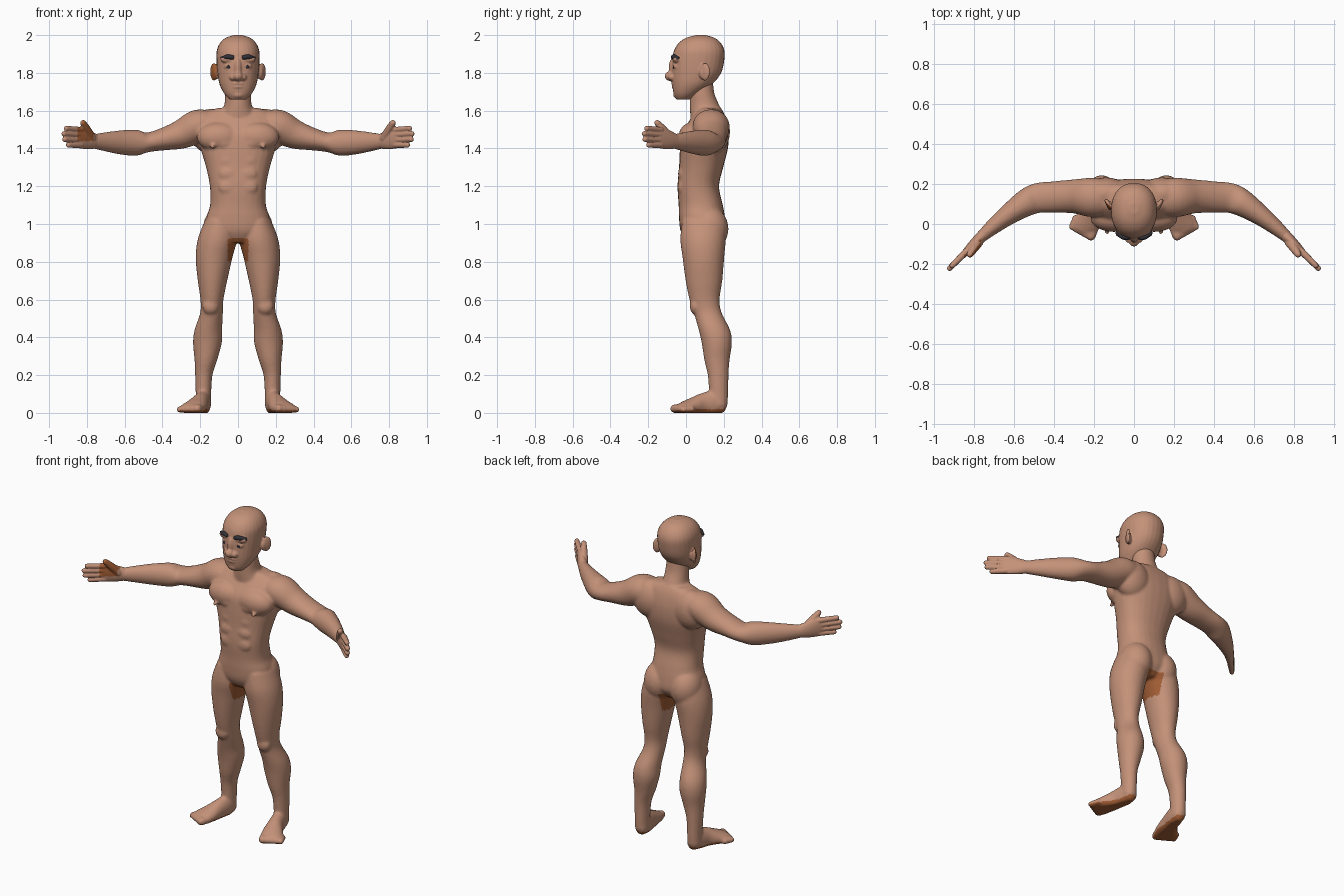
import bpy, bmesh, math
from mathutils import Vector, Matrix

X, Y, Z = Vector((1, 0, 0)), Vector((0, 1, 0)), Vector((0, 0, 1))


def material(name, rgb):
    m = bpy.data.materials.new(name)
    m.diffuse_color = (*rgb, 1)
    return m


skin = material("skin", (0.55, 0.285, 0.19))
ruddy = material("ruddy skin", (0.36, 0.11, 0.035))
dark = material("dark hair", (0.03, 0.03, 0.04))


def spline(rows, steps=5):
    """Catmull-Rom through rows of numbers."""
    out, n = [], len(rows)
    for i in range(n - 1):
        p = [rows[max(0, min(n - 1, i + k))] for k in (-1, 0, 1, 2)]
        for s in range(steps):
            t = s / steps
            out.append([0.5 * (2 * b + (c - a) * t + (2 * a - 5 * b + 4 * c - d) * t * t
                               + (3 * b - a - 3 * c + d) * t ** 3) for a, b, c, d in zip(*p)])
    return out + [list(rows[-1])]


def loft(bm, rows, ref=Y, axis=None, power=2.0, cap=0.0, sides=28):
    """Skin through rounded sections (x, y, z, half width, half depth)."""
    rows = spline(rows)
    pts = [Vector(r[:3]) for r in rows]
    secs = []
    for i, r in enumerate(rows):
        t = axis or (pts[min(i + 1, len(pts) - 1)] - pts[max(i - 1, 0)]).normalized()
        secs.append((pts[i], t, r[3], r[4]))
    if cap:                                     # domed ends
        (p0, t0, a0, b0), (p1, t1, a1, b1) = secs[0], secs[-1]
        for k in range(1, 5):
            w = k * math.pi / 8 * 0.95
            c, s = math.cos(w), math.sin(w) * cap
            secs.insert(0, (p0 - t0 * s * min(a0, b0), t0, a0 * c, b0 * c))
            secs.append((p1 + t1 * s * min(a1, b1), t1, a1 * c, b1 * c))
    rings = []
    for p, t, a, b in secs:
        u = t.cross(ref).normalized()
        v = u.cross(t)
        ring = []
        for k in range(sides):
            c, s = math.cos(2 * math.pi * k / sides), math.sin(2 * math.pi * k / sides)
            q = p + u * a * math.copysign(abs(c) ** (2 / power), c) \
                + v * b * math.copysign(abs(s) ** (2 / power), s)
            q.z = max(q.z, 0.0)                 # flat soles
            ring.append(bm.verts.new(q))
        rings.append(ring)
    for r, q in zip(rings, rings[1:]):
        for k in range(sides):
            j = (k + 1) % sides
            bm.faces.new((r[k], r[j], q[j], q[k]))
    bm.faces.new(rings[0])
    bm.faces.new(rings[-1])


def ball(bm, loc, size, turn=0.0):
    m = Matrix.Translation(loc) @ Matrix.Rotation(math.radians(turn), 4, 'Z') @ Matrix.Diagonal((*size, 1))
    bmesh.ops.create_uvsphere(bm, u_segments=24, v_segments=14, radius=1, matrix=m)


def mirror(bm):
    g = bmesh.ops.duplicate(bm, geom=bm.verts[:] + bm.edges[:] + bm.faces[:])["geom"]
    bmesh.ops.scale(bm, vec=(-1, 1, 1), verts=[v for v in g if isinstance(v, bmesh.types.BMVert)])


def finish(name, bm, mat, voxel=0, smooth=3, patch=None):
    """Make the object; fuse its volumes into one skin; tint faces where patch(centre, normal) holds."""
    bmesh.ops.recalc_face_normals(bm, faces=bm.faces[:])
    me = bpy.data.meshes.new(name)
    bm.to_mesh(me)
    bm.free()
    ob = bpy.data.objects.new(name, me)
    bpy.context.collection.objects.link(ob)
    if voxel:
        r = ob.modifiers.new("fuse", 'REMESH')
        r.mode, r.voxel_size = 'VOXEL', voxel
        s = ob.modifiers.new("soften", 'SMOOTH')
        s.factor, s.iterations = 0.5, smooth
        dg = bpy.context.evaluated_depsgraph_get()
        ob.data = bpy.data.meshes.new_from_object(ob.evaluated_get(dg))
        ob.modifiers.clear()
    ob.data.materials.clear()
    ob.data.materials.append(mat)
    if patch:
        ob.data.materials.append(ruddy)
    for f in ob.data.polygons:
        f.use_smooth = True
        f.material_index = 1 if patch and patch(f.center, f.normal) else 0
    return ob


# ---- body: legs, feet, arms and muscles (mirrored), then torso and neck
bm = bmesh.new()
loft(bm, [(.10, .09, 1.02, .075, .11), (.11, .09, .92, .103, .12), (.127, .092, .82, .097, .11),
          (.135, .095, .70, .078, .097), (.138, .098, .60, .061, .08), (.14, .115, .53, .06, .074),
          (.157, .15, .44, .073, .083), (.162, .163, .37, .076, .08), (.17, .164, .28, .06, .067),
          (.181, .17, .20, .046, .055), (.183, .173, .10, .041, .05), (.183, .173, .04, .041, .047)], axis=Z)
loft(bm, [(.18, .196, .04, .034, .046), (.185, .15, .05, .042, .067), (.199, .09, .045, .046, .06),
          (.22, .035, .034, .06, .046), (.242, -.01, .024, .068, .036), (.25, -.032, .022, .062, .028)],
     ref=Z, cap=.6)
for k in range(5):                              # toes
    s = k / 4
    p = Vector((.207 + .094 * s, -.045 + .045 * s, .024 - .004 * s))
    r = .024 - .007 * s
    loft(bm, [(*(p + Vector((-.01, .03, 0))), r, r), (*(p + Vector((.008, -.015, -.002))), r, r)],
         ref=Z, cap=1)
loft(bm, [(.13, .13, 1.53, .085, .068), (.21, .133, 1.518, .098, .088), (.30, .138, 1.475, .085, .077),
          (.40, .135, 1.448, .078, .059), (.48, .13, 1.432, .075, .052), (.54, .105, 1.43, .068, .069),
          (.62, .052, 1.432, .053, .064), (.70, -.01, 1.435, .04, .051), (.765, -.066, 1.438, .029, .038)],
     ref=Z, cap=.4)
for loc, size in [((.10, .03, 1.46), (.118, .07, .078)),        # chest
                  ((.075, .03, 1.43), (.07, .066, .048)),
                  ((.135, -.035, 1.41), (.012, .02, .012)),     # nipple
                  ((.14, .15, 1.49), (.115, .083, .12)),        # shoulder blade
                  ((.09, .12, .975), (.095, .105, .12)),        # buttock
                  ((.145, .05, .565), (.043, .03, .045)),       # kneecap
                  ((.046, -.012, 1.335), (.056, .022, .04)),    # belly muscles
                  ((.046, -.02, 1.265), (.056, .022, .04)),
                  ((.046, -.024, 1.195), (.056, .021, .042))]:
    ball(bm, loc, size)
mirror(bm)
loft(bm, [(0, .085, .90, .06, .08), (0, .09, .96, .16, .118), (0, .085, 1.03, .168, .122),
          (0, .078, 1.10, .148, .117), (0, .065, 1.20, .149, .11), (0, .08, 1.30, .169, .117),
          (0, .095, 1.40, .199, .127), (0, .102, 1.48, .217, .124), (0, .115, 1.54, .222, .102),
          (0, .125, 1.585, .187, .077), (0, .125, 1.614, .11, .06)], axis=Z, power=2.3)
loft(bm, [(0, .115, 1.55, .11, .09), (0, .10, 1.62, .075, .08), (0, .086, 1.69, .068, .065),
          (0, .08, 1.78, .064, .06)], axis=Z)


def body_patch(c, n):                           # soles and inner thighs
    inner = abs(c.x) < .055 and .80 < c.z < .925 and (n.x * c.x < -.3 * abs(c.x) or n.z < -.4)
    return inner or (c.z < .03 and n.z < -.35)


finish("body", bm, skin, .008, 5, body_patch)

# ---- hands: palm, thumb and four fingers
bm = bmesh.new()
loft(bm, [(.75, -.052, 1.437, .03, .038), (.79, -.09, 1.445, .026, .05), (.825, -.125, 1.455, .021, .057),
          (.848, -.148, 1.458, .016, .054)], ref=Z, cap=.5)
loft(bm, [(.775, -.088, 1.455, .024, .024), (.80, -.122, 1.50, .022, .022), (.82, -.152, 1.535, .016, .016)],
     ref=Y, cap=1)
for z0, z1, reach in [(1.498, 1.506, .073), (1.471, 1.478, .086), (1.444, 1.448, .082), (1.418, 1.418, .062)]:
    loft(bm, [(.835, -.135, z0, .018, .0165),
              (.835 + reach, -.135 - reach, z1, .014, .014)], ref=Z, cap=1, sides=16)
mirror(bm)


def hand_patch(c, n):                           # base of one thumb
    return -.85 < c.x < -.765 and c.z > 1.44 and n.x - n.y > .4


finish("hands", bm, skin, .004, 3, hand_patch)

# ---- head with ears, brow ridge, nose and mouth
bm = bmesh.new()
ball(bm, (.128, .10, 1.806), (.012, .031, .047), -32)
ball(bm, (.116, .09, 1.80), (.018, .022, .035))
ball(bm, (.05, -.048, 1.872), (.043, .023, .022))
ball(bm, (.027, -.073, 1.777), (.019, .021, .018))
ball(bm, (.05, -.047, 1.835), (.024, .021, .02))
mirror(bm)
loft(bm, [(0, -.015, 1.66, .045, .036), (0, .002, 1.69, .073, .067), (0, .033, 1.74, .098, .106),
          (0, .055, 1.80, .109, .131), (0, .065, 1.87, .114, .138), (0, .07, 1.92, .112, .133),
          (0, .073, 1.96, .094, .11), (0, .076, 1.986, .064, .074), (0, .078, 2.0, .022, .025)],
     axis=Z, power=2.2)
ball(bm, (0, -.068, 1.825), (.02, .024, .055))
ball(bm, (0, -.083, 1.783), (.027, .03, .026))
ball(bm, (0, -.064, 1.744), (.036, .014, .01))
ball(bm, (0, -.062, 1.727), (.033, .014, .011))
ball(bm, (0, -.04, 1.685), (.036, .028, .023))
finish("head", bm, skin, .005, 3, lambda c, n: c.x < -.112 and c.z < 1.87 and n.y < -.1)

# ---- pupils and eyebrows
bm = bmesh.new()
ball(bm, (.05, -.0655, 1.832), (.010, .004, .009))
mirror(bm)
finish("pupils", bm, dark)
bm = bmesh.new()
loft(bm, [(.026, -.068, 1.881, .012, .011), (.055, -.064, 1.885, .013, .013), (.084, -.04, 1.876, .013, .01)],
     ref=Z, cap=.5)
mirror(bm)
finish("eyebrows", bm, dark)
